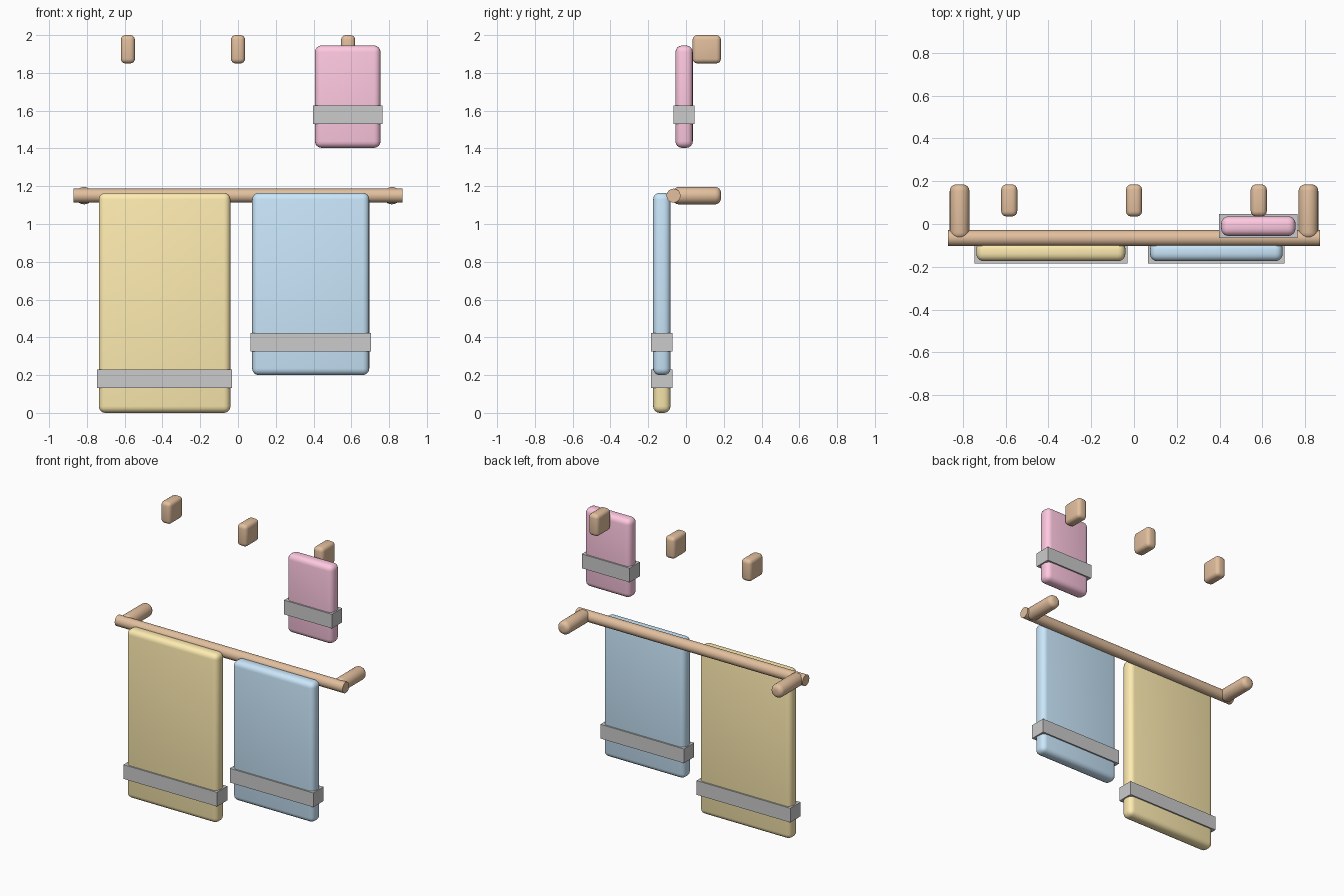
import bpy
import math

if "Cube" in bpy.data.objects:
    bpy.data.objects.remove(bpy.data.objects["Cube"])


def material(name, rgb):
    m = bpy.data.materials.new(name)
    m.diffuse_color = (*rgb, 1)
    m.use_nodes = True
    m.node_tree.nodes["Principled BSDF"].inputs["Base Color"].default_value = m.diffuse_color
    return m


WOOD = material("wood", (0.76, 0.52, 0.34))
YELLOW = material("yellow_cloth", (1.0, 0.84, 0.44))
BLUE = material("blue_cloth", (0.59, 0.8, 0.97))
PINK = material("pink_cloth", (1.0, 0.58, 0.75))


def finish(name, mat, bevel):
    ob = bpy.context.object
    ob.name = name
    bpy.ops.object.transform_apply(location=False, rotation=True, scale=True)
    if mat:
        ob.data.materials.append(mat)
    if bevel:
        mod = ob.modifiers.new("round_edges", "BEVEL")
        mod.width = bevel
        mod.segments = 4
        mod.limit_method = "ANGLE"
        mod.angle_limit = math.radians(50)
        bpy.ops.object.modifier_apply(modifier=mod.name)
    bpy.ops.object.shade_smooth_by_angle(angle=math.radians(40))
    return ob


def box(name, x, y, z, mat=None, bevel=0):
    """Box from (min, max) ranges on each axis."""
    bpy.ops.mesh.primitive_cube_add(size=1, location=[sum(r) / 2 for r in (x, y, z)])
    bpy.context.object.scale = [r[1] - r[0] for r in (x, y, z)]
    return finish(name, mat, bevel)


def rod(name, radius, length, loc, rot, bevel=0):
    bpy.ops.mesh.primitive_cylinder_add(vertices=24, radius=radius, depth=length,
                                        location=loc, rotation=rot)
    return finish(name, WOOD, bevel)


# Rail and its two rounded wall posts
rod("rail", 0.037, 1.74, (0, -0.066, 1.15), (0, math.pi / 2, 0))
for side, x in (("left", -0.815), ("right", 0.815)):
    rod(side + "_post", 0.046, 0.255, (x, 0.0575, 1.15), (math.pi / 2, 0, 0), 0.03)

# Wall pegs
for i, x in enumerate((-0.583, 0, 0.583)):
    box(f"peg_{i + 1}", (x - 0.0375, x + 0.0375), (0.035, 0.185), (1.85, 2.0), WOOD, 0.025)


# Towels, each with a grey band wrapped around
def towel(name, x, y, z, band_z, mat):
    box(name, x, y, z, mat, 0.035)
    box(name + "_band", (x[0] - 0.009, x[1] + 0.009), (y[0] - 0.01, y[1] + 0.01),
        (band_z, band_z + 0.098))


towel("bath_towel", (-0.737, -0.04), (-0.174, -0.082), (0, 1.165), 0.133, YELLOW)
towel("hand_towel", (0.075, 0.695), (-0.174, -0.082), (0.2, 1.165), 0.325, BLUE)
towel("face_cloth", (0.407, 0.755), (-0.056, 0.036), (1.403, 1.945), 1.53, PINK)
